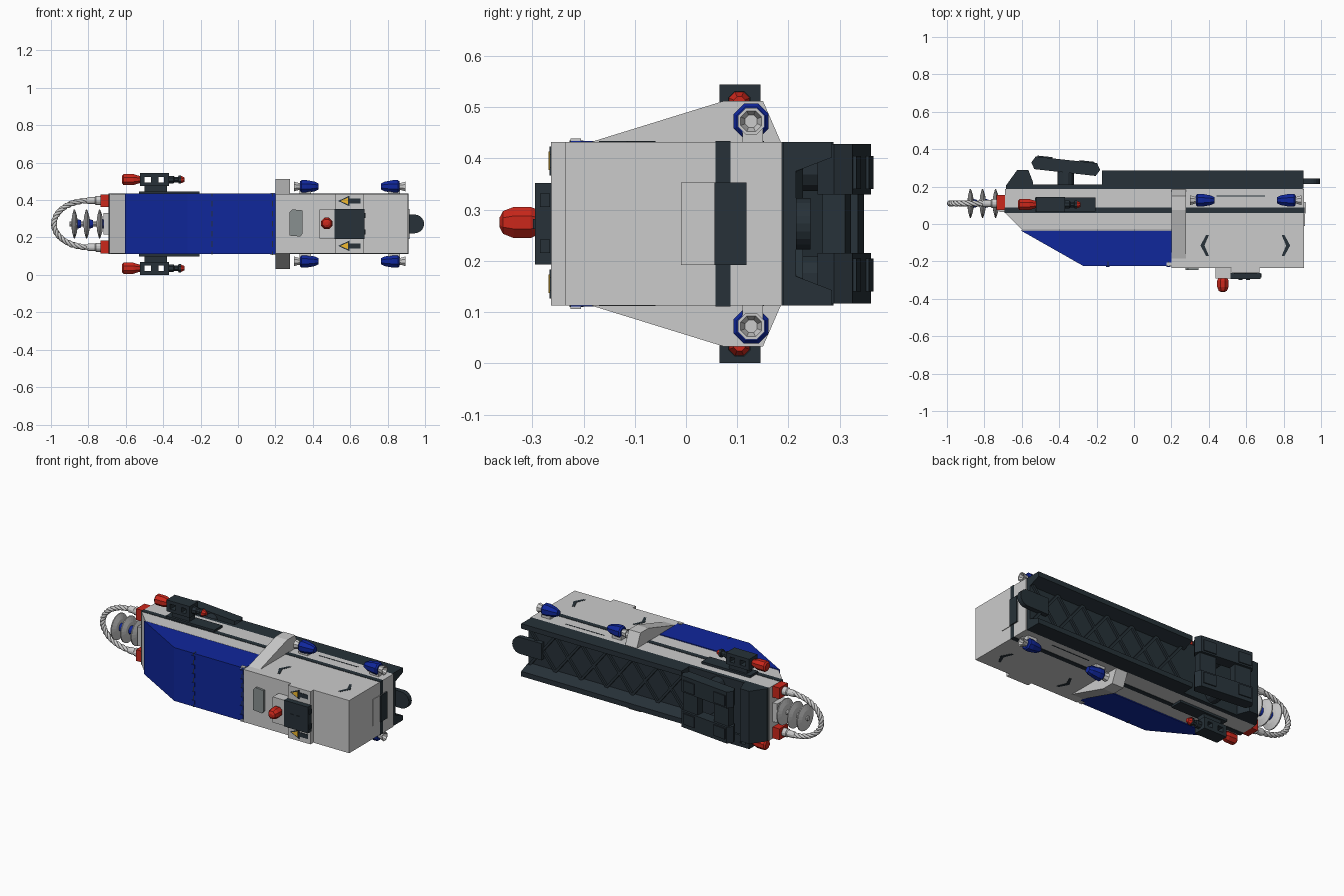
import bpy, bmesh, math
from mathutils import Vector, Matrix

ZC = 0.2725                      # horizontal mirror plane of the craft
Z0, Z1 = 0.113, 0.432            # hull bottom and top


def mat(name, c):
    m = bpy.data.materials.new(name)
    m.diffuse_color = (*c, 1)
    return m


BLUE = mat("blue", (0.005, 0.02, 0.33))
RED = mat("red", (0.6, 0.02, 0.011))
DARK = mat("dark", (0.02, 0.031, 0.04))
YELLOW = mat("yellow", (0.9, 0.5, 0.03))
MID = mat("mid_grey", (0.25, 0.28, 0.28))


def finish(name, bm, m=None):
    bmesh.ops.recalc_face_normals(bm, faces=bm.faces[:])
    me = bpy.data.meshes.new(name)
    bm.to_mesh(me)
    bm.free()
    ob = bpy.data.objects.new(name, me)
    bpy.context.collection.objects.link(ob)
    if m:
        me.materials.append(m)
    return ob


def prism(name, axis, pts, a, b, m=None):
    """Extrude a 2D outline along an axis (the points use the other two axes in order)."""
    put = {'x': lambda p, t: (t, p[0], p[1]),
           'y': lambda p, t: (p[0], t, p[1]),
           'z': lambda p, t: (p[0], p[1], t)}[axis]
    bm = bmesh.new()
    lo = [bm.verts.new(put(p, a)) for p in pts]
    hi = [bm.verts.new(put(p, b)) for p in pts]
    bm.faces.new(lo)
    bm.faces.new(hi)
    n = len(pts)
    for i in range(n):
        j = (i + 1) % n
        bm.faces.new((lo[i], lo[j], hi[j], hi[i]))
    return finish(name, bm, m)


def box(name, x0, x1, y0, y1, z0, z1, m=None):
    return prism(name, 'z', [(x0, y0), (x1, y0), (x1, y1), (x0, y1)], z0, z1, m)


def turned(name, prof, origin, m=None, sides=8, axis=(1, 0, 0)):
    """Revolve (distance, radius) points about an axis through origin."""
    rot = Vector((1, 0, 0)).rotation_difference(Vector(axis)).to_matrix().to_4x4()
    bm = bmesh.new()
    rings = []
    for d, r in prof:
        rings.append([bm.verts.new((d, r * math.cos(t), r * math.sin(t)))
                      for t in (math.tau * (i + 0.5) / sides for i in range(sides))])
    for p, q in zip(rings, rings[1:]):
        for i in range(sides):
            j = (i + 1) % sides
            bm.faces.new((p[i], p[j], q[j], q[i]))
    bm.faces.new(rings[0])
    bm.faces.new(rings[-1])
    bm.transform(Matrix.Translation(origin) @ rot)
    return finish(name, bm, m)


# Main hull and blue armoured nose
prism("hull", 'z', [(-0.69, 0.06), (-0.6, -0.03), (0.2, -0.03), (0.2, -0.235),
                    (0.91, -0.235), (0.91, 0.187), (-0.69, 0.187)], Z0, Z1)
prism("blue_panel", 'z', [(-0.605, -0.035), (0.2, -0.035), (0.2, -0.225), (-0.27, -0.225)],
      Z0 - 0.002, Z1 + 0.002, BLUE)
box("hull_stripe", -0.692, 0.912, 0.058, 0.087, Z0 - 0.002, Z1 + 0.002, DARK)

# Hinge seams on the blue panel
for x in (-0.14, 0.185):
    box("panel_seam", x - 0.003, x + 0.003, -0.227, -0.2, Z0 - 0.003, Z1 + 0.003, DARK)
    for i in range(6):
        z = Z0 + 0.025 + i * 0.054
        box("panel_hinge", x - 0.011, x + 0.009, -0.229, -0.22, z - 0.012, z + 0.012, BLUE)

# Front equipment: base plate, sensor box, lamp, vent, arrows
box("front_plate", 0.52, 0.67, -0.263, -0.234, Z0, Z1)
box("sensor_box", 0.515, 0.675, -0.295, -0.262, 0.193, 0.352, DARK)
for x in (0.56, 0.6):
    box("sensor_button", x, x + 0.02, -0.299, -0.294, 0.262, 0.282, DARK)
for z in (0.215, 0.305):
    box("sensor_latch", 0.64, 0.682, -0.285, -0.265, z, z + 0.027, DARK)
box("lamp_block", 0.437, 0.516, -0.292, -0.234, 0.195, 0.35)
turned("red_lamp", [(0, 0.027), (0.012, 0.033), (0.045, 0.033), (0.066, 0.024), (0.073, 0.01)],
       (0.475, -0.291, 0.275), RED, 8, (0, -1, 0))
prism("front_vent", 'y', [(0.275, 0.21), (0.333, 0.205), (0.345, 0.22), (0.345, 0.345),
                          (0.29, 0.35), (0.275, 0.335)], -0.247, -0.234, MID)
for z in (0.155, 0.395):
    prism("arrow_backing", 'y', [(0.535, z), (0.595, z - 0.028), (0.595, z - 0.013), (0.655, z - 0.013),
                                 (0.655, z + 0.013), (0.595, z + 0.013), (0.595, z + 0.028)],
          -0.266, -0.262, DARK)
    prism("arrow_head", 'y', [(0.547, z), (0.588, z - 0.018), (0.588, z + 0.018)], -0.268, -0.265, YELLOW)

# Rear end plate and latch
box("end_hatch", 0.909, 0.913, -0.01, 0.118, 0.192, 0.353)
box("end_latch", 0.9, 0.918, 0.056, 0.118, 0.192, 0.353, DARK)

# Parts mirrored on the upper (+1) and lower (-1) faces
for s in (1, -1):
    def mz(h):
        return ZC + s * h

    # Stabiliser fin
    prism("side_fin", 'x', [(-0.2, mz(0.155)), (0.075, mz(0.24)), (0.15, mz(0.24)),
                            (0.187, mz(0.155))], 0.2, 0.278)
    box("fin_foot", 0.175, 0.2, -0.225, -0.205, *sorted((mz(0.15), mz(0.166))))
    # Bracket-shaped hull markings
    for x, d in ((0.365, 1), (0.825, -1)):
        prism("bracket_mark", 'z', [(x - d * 0.01, -0.115), (x + d * 0.02, -0.06), (x + d * 0.035, -0.06),
                                    (x + d * 0.012, -0.115), (x + d * 0.035, -0.17), (x + d * 0.02, -0.17)],
              mz(0.155), mz(0.161), DARK)
    # Thrusters facing outward in pairs
    box("thruster_groove", 0.44, 0.7, 0.147, 0.152, *sorted((mz(0.155), mz(0.161))), DARK)
    for x, d in ((0.43, -1), (0.765, 1)):
        c = (x, 0.127, mz(0.2))
        turned("thruster_body", [(0, 0.018), (0.02, 0.028), (0.065, 0.037), (0.09, 0.037), (0.098, 0.03)],
               c, BLUE, 8, (d, 0, 0))
        turned("thruster_nozzle", [(0.09, 0.02), (0.105, 0.02), (0.13, 0.028), (0.13, 0.022), (0.108, 0.013)],
               c, None, 8, (d, 0, 0))
        a, b = sorted((x + d * 0.04, x + d * 0.1))
        box("thruster_mount", a, b, 0.11, 0.15, *sorted((mz(0.15), mz(0.185))))

    # Side gun pod: base, open frame, nozzle and tip
    box("pod_base", -0.53, -0.205, 0.066, 0.143, *sorted((mz(0.15), mz(0.173))), DARK)
    box("pod_neck", -0.5, -0.38, 0.08, 0.13, *sorted((mz(0.17), mz(0.206))), DARK)
    for h0, h1 in ((0.203, 0.222), (0.252, 0.272)):
        box("pod_plate", -0.525, -0.37, 0.065, 0.145, *sorted((mz(h0), mz(h1))), DARK)
    for x0, x1 in ((-0.525, -0.5), (-0.465, -0.425), (-0.395, -0.37)):
        box("pod_wall", x0, x1, 0.065, 0.145, *sorted((mz(0.22), mz(0.254))), DARK)
    pc = (0, 0.104, mz(0.237))
    turned("pod_red_nozzle", [(-0.62, 0.022), (-0.612, 0.032), (-0.56, 0.032), (-0.524, 0.02)], pc, RED)
    turned("pod_barrel", [(-0.372, 0.022), (-0.345, 0.022), (-0.34, 0.016), (-0.32, 0.016),
                          (-0.318, 0.024), (-0.305, 0.024)], pc, DARK)
    turned("pod_tip", [(-0.305, 0.022), (-0.285, 0.012)], pc, RED)

    # Red cable sockets and plugs
    box("cable_socket", -0.735, -0.685, 0.075, 0.155, *sorted((mz(0.09), mz(0.158))), RED)
    turned("cable_plug", [(-0.81, 0.014), (-0.8, 0.02), (-0.765, 0.02), (-0.76, 0.025), (-0.733, 0.025)],
           (0, 0.11, mz(0.125)), None, 12)

# Insulator stack with blue spacers
turned("insulator_core", [(-0.9, 0.014), (-0.685, 0.014)], (0, 0.11, ZC), None, 10)
for x in (-0.875, -0.81, -0.74):
    ob = turned("insulator_disc", [(-0.016, 0.012), (-0.012, 0.045), (-0.003, 0.078), (0.003, 0.078),
                                   (0.014, 0.045), (0.018, 0.012)], (x, 0.11, ZC), None, 20)
    turned("insulator_spacer", [(0.014, 0.026), (0.035, 0.02)], (x, 0.11, ZC), BLUE, 10)
box("insulator_base", -0.72, -0.685, 0.065, 0.155, 0.215, 0.33)

# Twisted cable loop: three strands wound around a half ellipse
N = 90
for k in range(3):
    cu = bpy.data.curves.new("cable_strand", 'CURVE')
    cu.dimensions = '3D'
    cu.bevel_depth = 0.0085
    cu.bevel_resolution = 1
    sp = cu.splines.new('POLY')
    sp.points.add(N - 1)
    for i in range(N):
        t = math.pi * i / (N - 1)
        out = Vector((-math.sin(t) / 0.184, 0, math.cos(t) / 0.125)).normalized()
        w = i * 0.42 + k * math.tau / 3
        p = Vector((-0.8 - 0.184 * math.sin(t), 0.11, ZC + 0.125 * math.cos(t)))
        p += 0.008 * (math.cos(w) * out + math.sin(w) * Vector((0, 1, 0)))
        sp.points[i].co = (*p, 1)
    bpy.context.collection.objects.link(bpy.data.objects.new("cable_strand", cu))

# Back rail: C channel with lattice, end wedge and tongue
box("rail_floor", -0.6, 0.9, 0.186, 0.212, Z0, Z1, DARK)
prism("rail_channel", 'x', [(0.19, Z1), (0.285, Z1), (0.285, 0.402), (0.215, 0.375), (0.215, 0.17),
                            (0.285, 0.143), (0.285, Z0), (0.19, Z0)], -0.17, 0.905, DARK)
for i in range(6):
    xa, xb = -0.15 + i * 0.172, -0.15 + (i + 1) * 0.172
    for za, zb in ((0.165, 0.38), (0.38, 0.165)):
        prism("rail_lattice", 'y', [(xa, za), (xa + 0.018, za), (xb + 0.018, zb), (xb, zb)], 0.21, 0.228, DARK)
prism("rail_end_wedge", 'z', [(-0.685, 0.187), (-0.685, 0.205), (-0.625, 0.288), (-0.565, 0.288),
                              (-0.54, 0.225), (-0.54, 0.187)], Z0, Z1, DARK)
prism("rail_tongue", 'y', [(0.8, 0.222), (0.8, 0.323)] +
      [(0.945 + 0.05 * math.sin(t), ZC + 0.05 * math.cos(t)) for t in
       (math.pi * i / 10 for i in range(11))], 0.215, 0.243, DARK)

# Tilted clamp on a pivot: hexagonal-section bars around a central window
turned("clamp_pivot", [(0.0, 0.045), (0.09, 0.045)], (-0.365, 0.2, 0.165), DARK, 12, (0, 1, 0))
turned("clamp_pivot", [(0.0, 0.045), (0.09, 0.045)], (-0.365, 0.2, 0.38), DARK, 12, (0, 1, 0))
clamp = []
hexa = [(-0.185, 0.0), (-0.165, 0.034), (0.165, 0.034), (0.185, 0.0), (0.165, -0.034), (-0.165, -0.034)]
for a, b in ((Z0 + 0.004, 0.215), (0.33, Z1 - 0.004)):
    clamp.append(prism("clamp_bar", 'z', hexa, a, b, DARK))
for x0, x1 in ((-0.165, -0.06), (0.06, 0.165)):
    clamp.append(box("clamp_bridge", x0, x1, -0.025, 0.02, 0.21, 0.335, DARK))
    for a, b in ((0.14, 0.205), (0.34, 0.405)):
        clamp.append(box("clamp_pad", x0 + 0.01, x1 - 0.015, 0.03, 0.04, a, b, DARK))
for ob in clamp:
    ob.location = (-0.365, 0.309, 0)
    ob.rotation_euler = (0, 0, -0.11)
